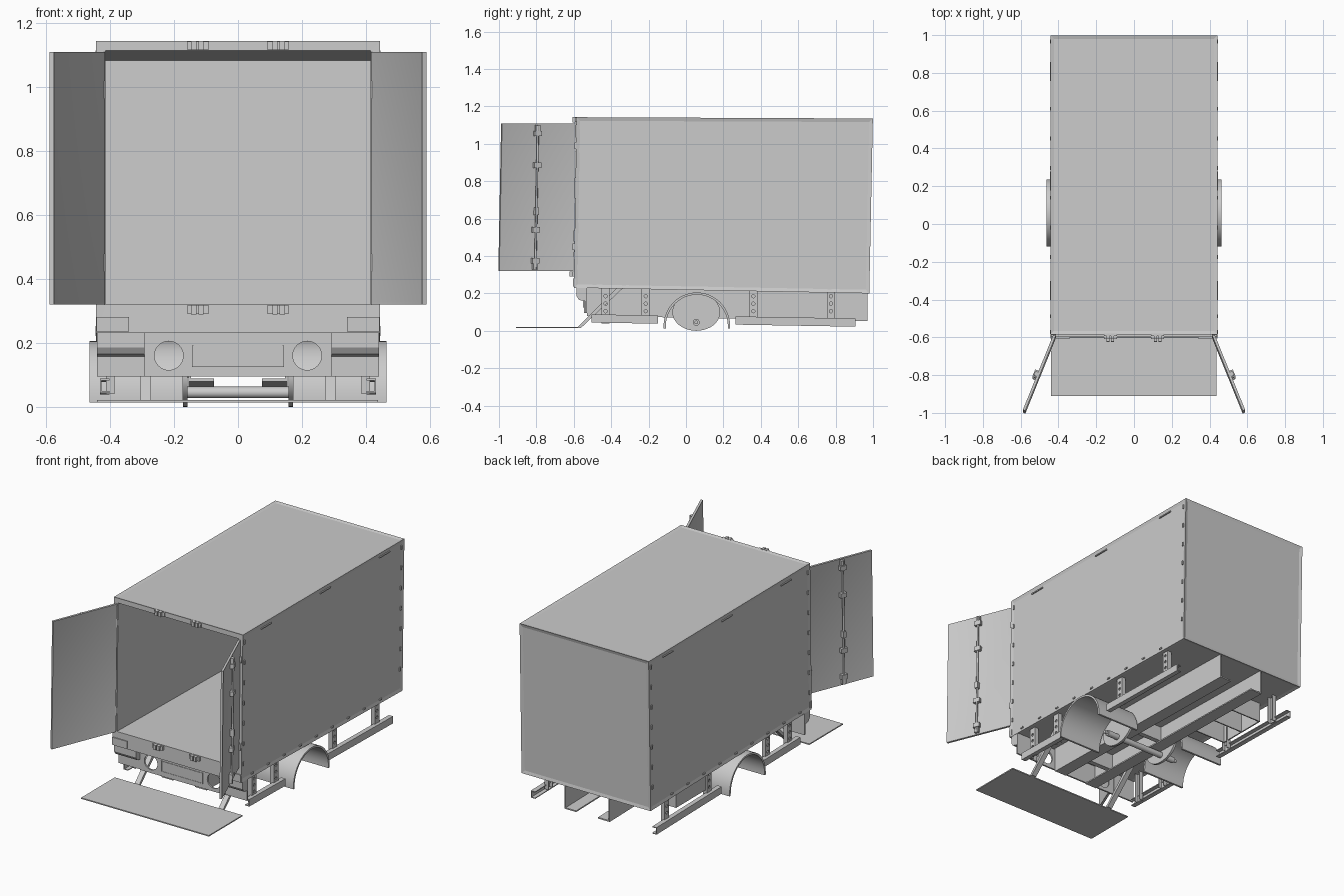
import bpy, bmesh, math
from mathutils import Vector, Matrix

if "Cube" in bpy.data.objects:
    bpy.data.objects.remove(bpy.data.objects["Cube"])

LEAN = 0.019  # the body leans back slightly


def make(name, bm, mirror=False, smooth=False):
    bmesh.ops.recalc_face_normals(bm, faces=bm.faces)
    me = bpy.data.meshes.new(name)
    bm.to_mesh(me)
    bm.free()
    ob = bpy.data.objects.new(name, me)
    bpy.context.collection.objects.link(ob)
    if smooth:
        bpy.ops.object.select_all(action='DESELECT')
        ob.select_set(True)
        bpy.context.view_layer.objects.active = ob
        bpy.ops.object.shade_smooth_by_angle(angle=math.radians(35))
    if mirror:
        m = ob.modifiers.new("mirror", 'MIRROR')
        m.use_axis = (True, False, False)
    return ob


def add_box(bm, x0, x1, y0, y1, z0, z1):
    M = Matrix.Translation(((x0 + x1) / 2, (y0 + y1) / 2, (z0 + z1) / 2)) @ \
        Matrix.Diagonal((abs(x1 - x0), abs(y1 - y0), abs(z1 - z0), 1))
    return bmesh.ops.create_cube(bm, size=1, matrix=M)['verts']


def add_cyl(bm, p, axis, r, length, seg=20):
    rot = Vector((0, 0, 1)).rotation_difference(Vector(axis)).to_matrix().to_4x4()
    bmesh.ops.create_cone(bm, cap_ends=True, segments=seg, radius1=r, radius2=r,
                          depth=length, matrix=Matrix.Translation(p) @ rot)


def add_prism(bm, prof, x0, x1):
    a = [bm.verts.new((x0, y, z)) for y, z in prof]
    b = [bm.verts.new((x1, y, z)) for y, z in prof]
    n = len(prof)
    bm.faces.new(a)
    bm.faces.new(b[::-1])
    for i in range(n):
        bm.faces.new((a[i], a[(i + 1) % n], b[(i + 1) % n], b[i]))


def boxes(name, items, mirror=False, lean=False):
    bm = bmesh.new()
    for it in items:
        add_box(bm, *it)
    if lean:
        for v in bm.verts:
            v.co.y += LEAN * (v.co.z - 0.7)
    return make(name, bm, mirror)


def prism(name, prof, x0, x1, mirror=False, smooth=False):
    bm = bmesh.new()
    add_prism(bm, prof, x0, x1)
    return make(name, bm, mirror, smooth)


def cut(ob, cutter):
    cutter.hide_render = True
    cutter.hide_viewport = True
    m = ob.modifiers.new("holes", 'BOOLEAN')
    m.operation, m.object, m.solver = 'DIFFERENCE', cutter, 'EXACT'


# Cargo body: leaning hollow box, open at the front, recessed outer panels
bm = bmesh.new()
outer = [(-0.600, 0.230), (0.980, 0.200), (0.999, 1.135), (-0.585, 1.142)]
inner = [(-0.598, 0.320), (0.955, 0.295), (0.972, 1.082), (-0.5855, 1.112)]
V = {}
for key, prof, w in (('o', outer, 0.443), ('i', inner, 0.413)):
    for s in (-1, 1):
        for k, (y, z) in enumerate(prof):
            V[key, s, k] = bm.verts.new((s * w, y, z))
panels = []
for key in 'oi':
    for s in (-1, 1):
        f = bm.faces.new([V[key, s, k] for k in range(4)])
        panels += [f] if key == 'o' else []
    for a, b in ((0, 1), (1, 2), (2, 3)):
        f = bm.faces.new((V[key, -1, a], V[key, -1, b], V[key, 1, b], V[key, 1, a]))
        panels += [f] if key == 'o' else []
loop = [(-1, 0), (1, 0), (1, 3), (-1, 3)]
for i in range(4):
    a, b = loop[i], loop[(i + 1) % 4]
    bm.faces.new((V['o', *a], V['o', *b], V['i', *b], V['i', *a]))
bmesh.ops.recalc_face_normals(bm, faces=bm.faces)
bmesh.ops.inset_individual(bm, faces=panels, thickness=0.027, depth=-0.005)
make("cargo_body", bm)

# Trim on the body: marker strips, rivets, latch keepers, sill pads
boxes("side_marker_strips", [(0.436, 0.445, y - 0.05, y + 0.05, 1.106, 1.113)
                             for y in (-0.36, 0.22, 0.80)], True, True)
riv = [(0.438, 0.445, y - 0.01, y + 0.01, 0.245 - 0.018 * (y + 0.5), 0.253 - 0.018 * (y + 0.5))
       for y in [-0.48 + 0.157 * i for i in range(9)]]
riv += [(0.438, 0.445, y - 0.004, y + 0.004, z - 0.012, z + 0.012)
        for y in (-0.572, 0.966) for z in [0.34 + 0.125 * i for i in range(7)]]
boxes("side_rivets", riv, True, True)
keep = []
for z in (0.303, 1.128):
    keep += [(0.09, 0.16, -0.602, -0.588, z - 0.012, z + 0.013)]
    keep += [(x - 0.008, x + 0.008, -0.616, -0.59, z - 0.014, z + 0.015) for x in (0.115, 0.138)]
boxes("latch_keepers", keep, True, True)
boxes("sill_pads", [(0.34, 0.442, -0.605, -0.585, 0.236, 0.28)], True)

# Doors: thin leaf with a border, lock rod, brackets and hinges
L = 0.428
bm = bmesh.new()
vs = add_box(bm, 0, L, -0.007, 0.007, 0.32, 1.108)
big = [f for f in bm.faces if abs(f.normal.y) > 0.9]
bmesh.ops.inset_individual(bm, faces=big, thickness=0.012, depth=-0.002)
add_cyl(bm, (0.225, 0.018, 0.714), (0, 0, 1), 0.006, 0.775, 12)
for z in (0.375, 0.54, 0.885, 1.055):
    add_box(bm, 0.205, 0.245, 0.005, 0.027, z - 0.014, z + 0.014)
for z in (0.345, 1.085):
    add_box(bm, 0.212, 0.238, 0.005, 0.022, z - 0.016, z + 0.016)
add_box(bm, 0.215, 0.235, 0.005, 0.03, 0.62, 0.66)
bmesh.ops.transform(bm, verts=bm.verts, matrix=Matrix.Translation((0.421, -0.597, 0)) @
                    Matrix.Rotation(math.atan2(-0.39, 0.158), 4, 'Z'))
for z in (0.45, 0.99):
    add_cyl(bm, (0.421, -0.598, z), (0, 0, 1), 0.008, 0.055, 12)
    add_box(bm, 0.414, 0.44, -0.602, -0.588, z - 0.018, z + 0.018)
for v in bm.verts:
    v.co.y += LEAN * (v.co.z - 0.7)
make("door", bm, True, True)

# Front bumper panel with round holes, plate frame and corner lamps
bumper = boxes("bumper_panel", [(-0.292, 0.292, -0.546, -0.536, 0.095, 0.23)])
bm = bmesh.new()
for s in (-1, 1):
    add_cyl(bm, (s * 0.216, -0.54, 0.16), (0, 1, 0), 0.045, 0.08, 32)
cut(bumper, make("bumper_hole_cutter", bm))
boxes("plate_holder", [(-0.143, 0.143, -0.551, -0.545, 0.124, 0.128),
                       (-0.143, -0.139, -0.551, -0.545, 0.124, 0.192),
                       (0.139, 0.143, -0.551, -0.545, 0.124, 0.192),
                       (-0.139, 0.139, -0.549, -0.545, 0.128, 0.19)])
prism("corner_lamp", [(-0.585, 0.232), (-0.585, 0.185), (-0.572, 0.165), (-0.54, 0.158),
                      (-0.54, 0.095), (-0.53, 0.095), (-0.53, 0.232)], 0.292, 0.441, True)

# Chassis rails: web with a lower inward flange, plus cross members
prism("chassis_rail_web", [(-0.53, 0.24), (-0.53, 0.088), (0.97, 0.055), (0.97, 0.21)],
      0.147, 0.155, True)
prism("chassis_rail_flange", [(-0.53, 0.080), (-0.53, 0.088), (0.97, 0.060), (0.97, 0.052)],
      0.075, 0.155, True)
boxes("cross_members", [(-0.15, 0.15, y, y + 0.03, 0.13, 0.235) for y in (-0.4, 0.04)])

# Open storage tray under the left side
tray = [(-0.40, -0.155, y, y + 0.008, 0.09, 0.225) for y in (0.34, 0.50, 0.66)]
tray += [(-0.40, -0.392, 0.34, 0.668, 0.09, 0.225)]
boxes("underfloor_tray", tray)

# Wheel arches, inner backing plates and axle
cy, cz = 0.058, 0.025
arc = [math.pi * i / 24 for i in range(25)]
prof = [(0.244 - 0.008, 0.013)] + [(cy + 0.178 * math.cos(a), cz + 0.18 * math.sin(a)) for a in arc]
prof += [(cy - 0.178, 0.013), (cy - 0.166, 0.013)]
prof += [(cy + 0.166 * math.cos(a), cz + 0.168 * math.sin(a)) for a in arc[::-1]] + [(cy + 0.166, 0.013)]
prism("wheel_arch", prof, 0.172, 0.464, True, True)
prism("wheel_backing_plate", [(0.055 + 0.128 * math.cos(math.tau * i / 40),
                               0.1 + 0.1 * math.sin(math.tau * i / 40)) for i in range(40)],
      0.157, 0.172, True, True)
bm = bmesh.new()
add_cyl(bm, (0, 0.055, 0.045), (1, 0, 0), 0.018, 0.50, 20)
for s in (-1, 1):
    add_cyl(bm, (s * 0.256, 0.055, 0.045), (1, 0, 0), 0.01, 0.03, 12)
make("axle", bm, False, True)

# Side guards: channel rails hung on perforated posts
for nm, y0, y1, zf, zb in (("front", -0.505, -0.15, 0.044, 0.038), ("rear", 0.265, 0.905, 0.033, 0.022)):
    bm = bmesh.new()
    for a, b, x0, x1 in ((0, 0.044, 0.426, 0.431), (0, 0.005, 0.402, 0.431), (0.039, 0.044, 0.402, 0.431)):
        add_prism(bm, [(y0, zf + a), (y1, zb + a), (y1, zb + b), (y0, zf + b)], x0, x1)
    make(nm + "_side_guard", bm, True)
posts, flanges = [], []
bm = bmesh.new()
for y in (-0.43, -0.215, 0.36, 0.775):
    posts.append((0.406, 0.412, y - 0.018, y + 0.018, 0.04, 0.228))
    flanges += [(0.385, 0.412, y + d - 0.002, y + d + 0.002, 0.04, 0.228) for d in (-0.02, 0.02)]
    for z in (0.105, 0.145, 0.185):
        add_cyl(bm, (0.409, y, z), (1, 0, 0), 0.009, 0.05, 12)
cutter = make("post_hole_cutter", bm)
post = boxes("guard_posts", posts)
cut(post, cutter)
m = post.modifiers.new("mirror", 'MIRROR')
boxes("guard_post_flanges", flanges, True)

# Lowered tail lift platform and its arms
boxes("lift_platform", [(-0.44, 0.437, -0.91, -0.58, 0.014, 0.021)])
prism("lift_arm", [(-0.585, 0.014), (-0.563, 0.014), (-0.335, 0.23), (-0.37, 0.23)],
      0.272, 0.304, True)
